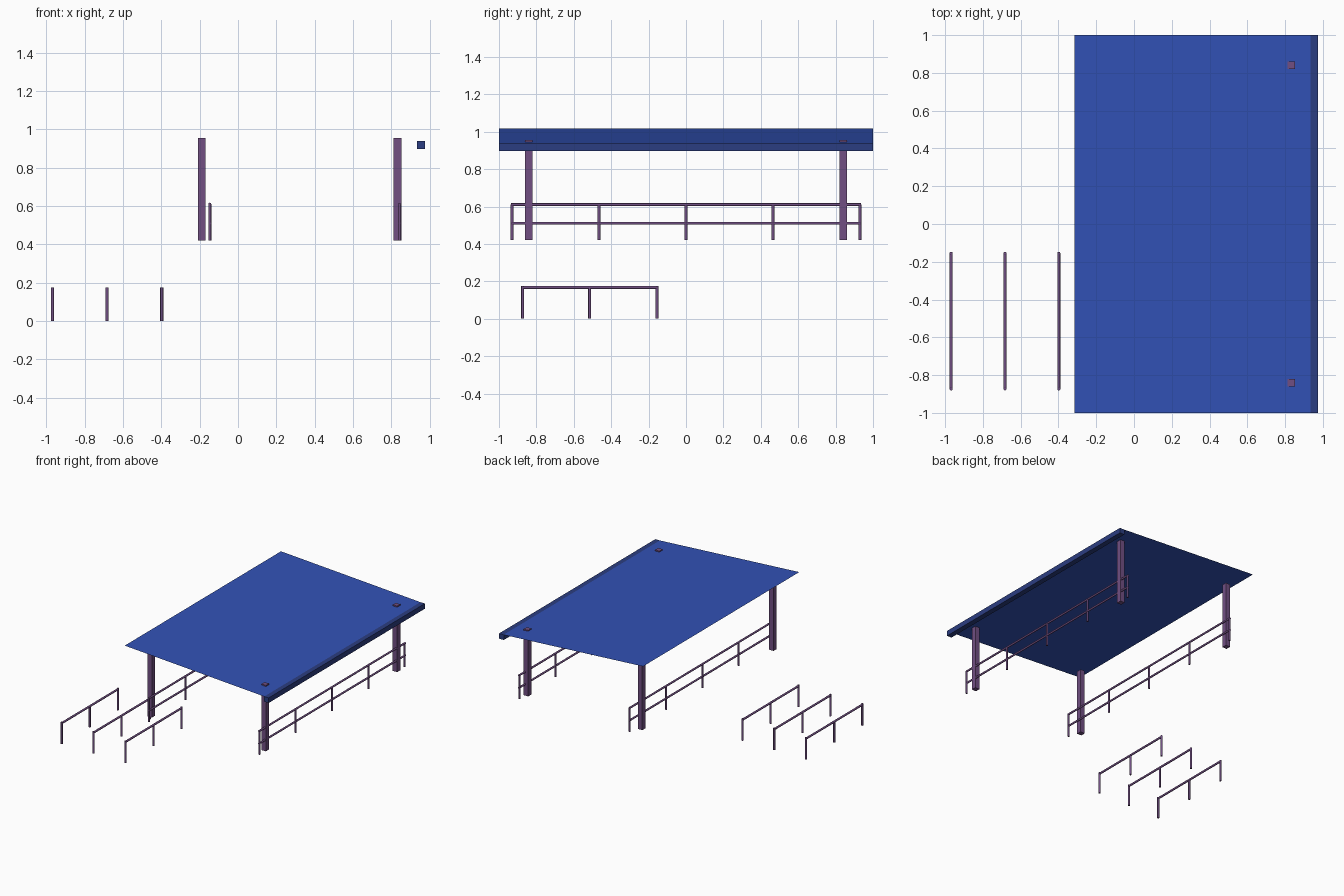
import bpy, bmesh, math
from mathutils import Vector

if "Cube" in bpy.data.objects:
    bpy.data.objects.remove(bpy.data.objects["Cube"])


def mat(name, rgb):
    m = bpy.data.materials.new(name)
    m.diffuse_color = (*rgb, 1)
    m.use_nodes = True
    m.node_tree.nodes["Principled BSDF"].inputs["Base Color"].default_value = m.diffuse_color
    return m


ROOF = mat("roof blue", (0.032, 0.085, 0.47))
BEAM = mat("dark blue", (0.024, 0.047, 0.22))
POST = mat("post purple", (0.165, 0.078, 0.225))


def finish(name, bm, material):
    me = bpy.data.meshes.new(name)
    bm.to_mesh(me)
    bm.free()
    me.materials.append(material)
    ob = bpy.data.objects.new(name, me)
    bpy.context.collection.objects.link(ob)
    return ob


def box(name, lo, hi, material):
    bm = bmesh.new()
    bmesh.ops.create_cube(bm, size=1)
    for v in bm.verts:
        v.co = [(a + b) / 2 + c * (b - a) for a, b, c in zip(lo, hi, v.co)]
    return finish(name, bm, material)


def tubes(name, segments, radius):
    """One object made of straight round bars, smooth along the sides."""
    bm = bmesh.new()
    for a, b in segments:
        a, b = Vector(a), Vector(b)
        d = b - a
        rot = d.to_track_quat('Z', 'Y').to_matrix().to_4x4()
        rot.translation = (a + b) / 2
        bmesh.ops.create_cone(bm, cap_ends=True, segments=16, radius1=radius,
                              radius2=radius, depth=d.length, matrix=rot)
    for f in bm.faces:
        f.smooth = len(f.verts) == 4
    for e in bm.edges:
        e.smooth = all(f.smooth for f in e.link_faces)
    return finish(name, bm, POST)


# Sloping sheet roof, falling towards +x
bm = bmesh.new()
bm.faces.new([bm.verts.new(p) for p in (
    (-0.315, -1, 1.018), (0.935, -1, 0.94), (0.935, 1, 0.94), (-0.315, 1, 1.018))])
finish("roof_sheet", bm, ROOF)

# Gutter along the low edge
box("roof_gutter", (0.933, -1, 0.898), (0.975, 1, 0.94), BEAM)

# Four square posts
for px, side in ((-0.19, "left"), (0.832, "right")):
    for py, end in ((-0.84, "front"), (0.84, "back")):
        box(f"{end}_{side}_post", (px - 0.02, py - 0.02, 0.42),
            (px + 0.02, py + 0.02, 0.955), POST)

# Two long railings beside the posts
for x, side in ((-0.147, "left"), (0.843, "right")):
    segs = [((x, y, 0.42), (x, y, 0.612)) for y in (-0.93, -0.465, 0, 0.465, 0.93)]
    segs += [((x, -0.936, z), (x, 0.936, z)) for z in (0.61, 0.51)]
    tubes(f"{side}_railing", segs, 0.0075)

# Three low racks on the ground
for i, x in enumerate((-0.968, -0.683, -0.398)):
    segs = [((x, y, 0), (x, y, h)) for y, h in
            ((-0.873, 0.176), (-0.515, 0.168), (-0.155, 0.176))]
    segs.append(((x, -0.873, 0.167), (x, -0.155, 0.167)))
    tubes(f"low_rack_{i + 1}", segs, 0.008)
